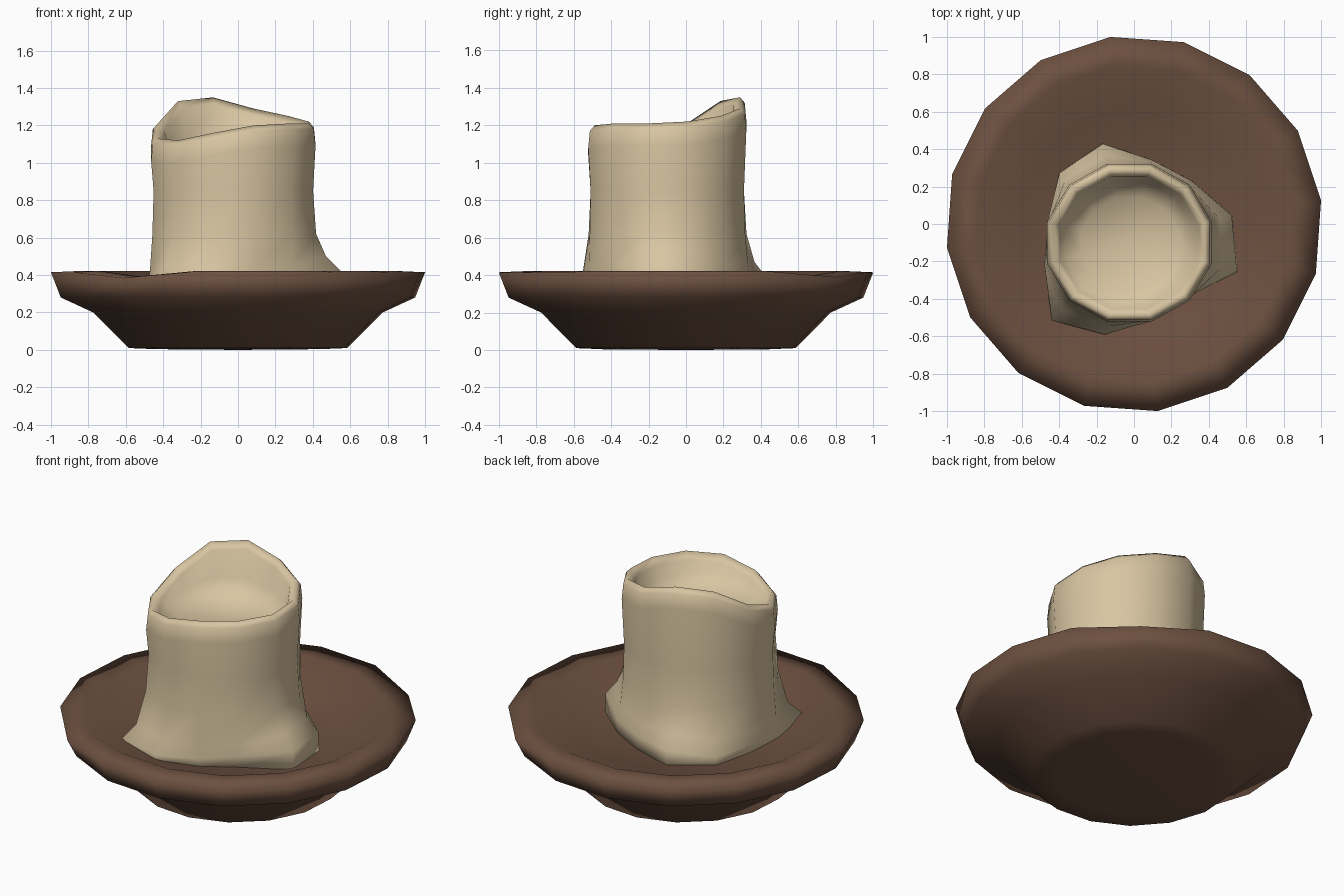
import bpy, math

if "Cube" in bpy.data.objects:
    bpy.data.objects.remove(bpy.data.objects["Cube"])


def material(name, rgb):
    m = bpy.data.materials.new(name)
    m.diffuse_color = (*rgb, 1.0)
    m.use_nodes = True
    m.node_tree.nodes["Principled BSDF"].inputs["Base Color"].default_value = m.diffuse_color
    return m


def lathe(name, rings, mat, start, end):
    """Skin rings of points, closing both ends with a fan to a centre point."""
    n = len(rings[0])
    verts = [p for ring in rings for p in ring] + [start, end]
    first, last = len(verts) - 2, len(verts) - 1
    top = (len(rings) - 1) * n
    faces = []
    for i in range(n):
        j = (i + 1) % n
        for k in range(len(rings) - 1):
            a, b = k * n, (k + 1) * n
            faces.append((a + i, a + j, b + j, b + i))
        faces.append((first, j, i))
        faces.append((last, top + i, top + j))
    me = bpy.data.meshes.new(name)
    me.from_pydata(verts, [], faces)
    me.materials.append(mat)
    me.polygons.foreach_set("use_smooth", [True] * len(me.polygons))
    ob = bpy.data.objects.new(name, me)
    bpy.context.collection.objects.link(ob)
    return ob


brown = material("brown clay", (0.150, 0.080, 0.051))
cream = material("cream wax", (0.69, 0.56, 0.36))

# Dish: 16-sided saucer, outside profile up to a flat lip and down into a shallow well
profile = [(0.45, 0.004), (0.59, 0.01), (0.78, 0.2), (0.955, 0.28), (1.008, 0.415),
           (0.85, 0.422), (0.6, 0.31)]
dips = {2: 0.025, 10: 0.03}          # slight dents in the rim
dish_rings = []
for r, z in profile:
    ring = []
    for i in range(16):
        a = math.radians(7.2 + 22.5 * i)
        dz = dips.get(i, 0) if z > 0.4 else 0
        ring.append((r * math.cos(a), r * math.sin(a), z - dz))
    dish_rings.append(ring)
lathe("dish", dish_rings, brown, (0, 0, 0), (0, 0, 0.28))

# Candle: 12 sides, melted foot and uneven lip given per side from 15 degrees
CX, CY = -0.025, -0.10
foot = [0.57, 0.47, 0.46, 0.55, 0.53, 0.45, 0.47, 0.59, 0.51, 0.43, 0.42, 0.60]
foot_top = [0.42, 0.38, 0.38, 0.39, 0.35, 0.35, 0.35, 0.34, 0.34, 0.35, 0.37, 0.42]
lip = [1.22, 1.25, 1.29, 1.35, 1.33, 1.21, 1.13, 1.12, 1.16, 1.20, 1.21, 1.21]


def candle_ring(scale, flare, height):
    """Blend from the round body to the foot outline; height(i) gives z."""
    ring = []
    for i in range(12):
        a = math.radians(15 + 30 * i)
        f = foot[i] * flare
        x = math.cos(a) * (0.455 * scale * (1 - flare) + f)
        y = math.sin(a) * (0.437 * scale * (1 - flare) + f)
        ring.append((CX + x, CY + y, height(i)))
    return ring


candle_rings = [
    candle_ring(1.0, 1.0, lambda i: 0.28),
    candle_ring(1.0, 0.97, lambda i: foot_top[i]),
    candle_ring(1.0, 0.4, lambda i: foot_top[i] + 0.08),
    candle_ring(0.98, 0.08, lambda i: 0.62),
    candle_ring(0.97, 0.0, lambda i: 0.85),
    candle_ring(1.0, 0.0, lambda i: lip[i] - 0.12),
    candle_ring(0.98, 0.0, lambda i: lip[i] - 0.03),
    candle_ring(0.92, 0.0, lambda i: lip[i]),
    candle_ring(0.84, 0.0, lambda i: lip[i] - 0.04),
    candle_ring(0.77, 0.0, lambda i: 1.07 + (lip[i] - 1.12) * 0.3),
    candle_ring(0.58, 0.0, lambda i: 1.04),
]
lathe("candle", candle_rings, cream, (CX, CY, 0.28), (CX, CY, 1.03))
